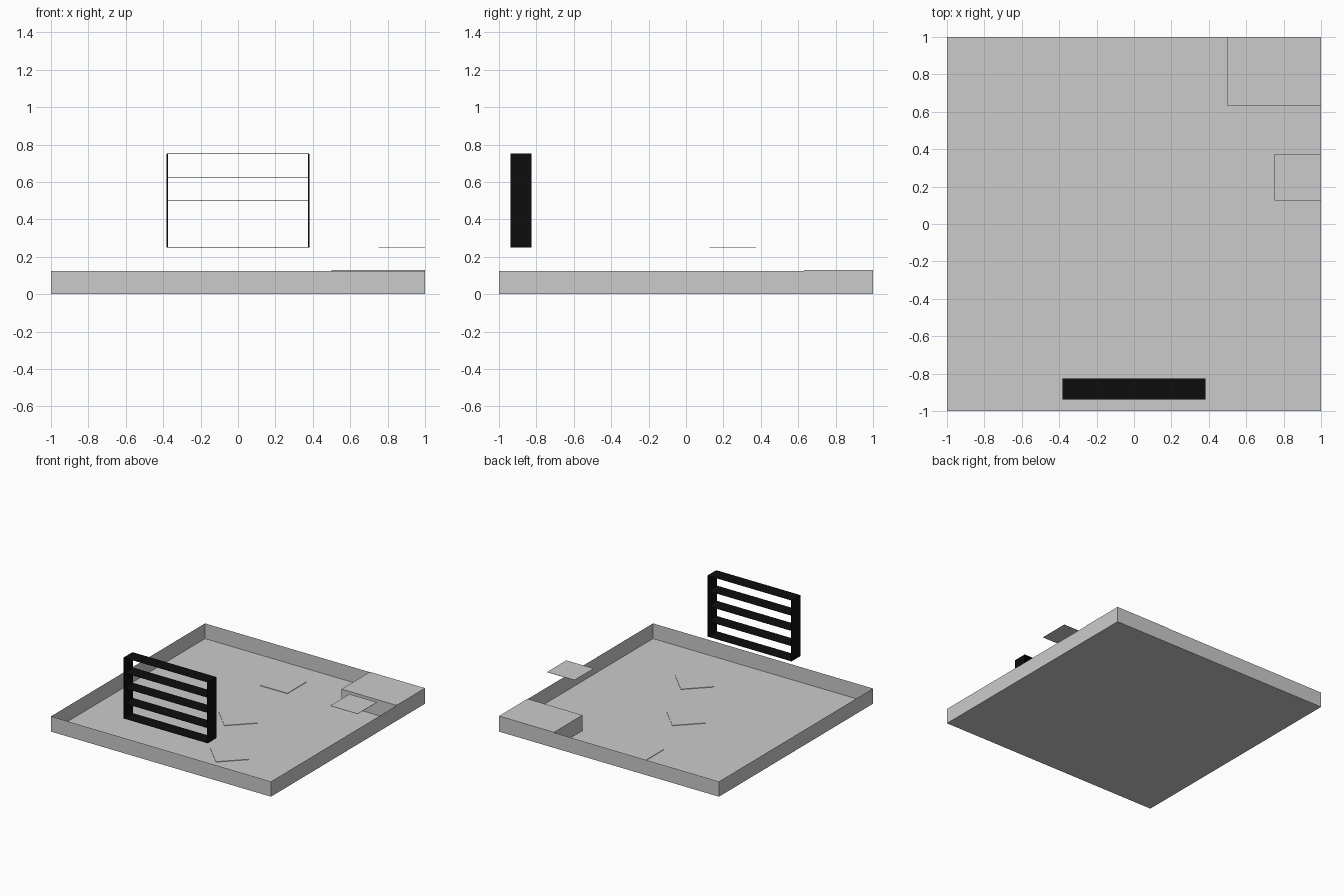
import bpy
import bmesh
import math
from mathutils import Matrix, Vector

if "Cube" in bpy.data.objects:
    bpy.data.objects.remove(bpy.data.objects["Cube"])


def material(name, value):
    m = bpy.data.materials.new(name)
    m.diffuse_color = (value, value, value, 1)
    m.use_nodes = True
    m.node_tree.nodes["Principled BSDF"].inputs["Base Color"].default_value = m.diffuse_color
    return m


GREY = material("light grey", 0.6)
BLACK = material("near black", 0.004)


def box(name, low, high, mat, turn=0, open_top=False):
    """Box between two corners, optionally turned about its own centre or left open on top."""
    low, high = Vector(low), Vector(high)
    bm = bmesh.new()
    bmesh.ops.create_cube(bm, size=1, matrix=Matrix.Diagonal((*(high - low), 1)))
    if open_top:
        bm.normal_update()
        top = [f for f in bm.faces if f.normal.z > 0.5]
        bmesh.ops.delete(bm, geom=top, context='FACES')
    mesh = bpy.data.meshes.new(name)
    bm.to_mesh(mesh)
    bm.free()
    mesh.materials.append(mat)
    ob = bpy.data.objects.new(name, mesh)
    ob.location = (low + high) / 2
    ob.rotation_euler.z = turn
    bpy.context.collection.objects.link(ob)
    return ob


# Open tray with sheet-thin walls
box("tray", (-1, -1, 0), (1, 1, 0.125), GREY, open_top=True)

# Solid block in the back right corner, and the small shelf floating beside it
box("corner_block", (0.5, 0.63, 0), (1, 1, 0.128), GREY)
box("side_shelf", (0.75, 0.125, 0.249), (1, 0.375, 0.251), GREY)

# Very thin square tiles lying on the tray floor
for i, (x, y, turn) in enumerate([(-0.065, 0.68, 0),
                                  (0, 0, math.pi / 4),
                                  (0.315, -0.56, math.pi / 4)]):
    box(f"floor_tile_{i + 1}", (x - 0.125, y - 0.125, 0),
        (x + 0.125, y + 0.125, 0.004), GREY, turn)

# Black rack: two upright sides and five thin slats
Y0, Y1 = -0.938, -0.825
for side, x in (("left", -0.379), ("right", 0.379)):
    box(f"rack_side_{side}", (x - 0.004, Y0, 0.25), (x + 0.004, Y1, 0.75), BLACK)
for i in range(5):
    z = 0.25 + 0.125 * i
    box(f"rack_slat_{i + 1}", (-0.379, Y0, z - 0.001), (0.379, Y1, z + 0.001), BLACK)
